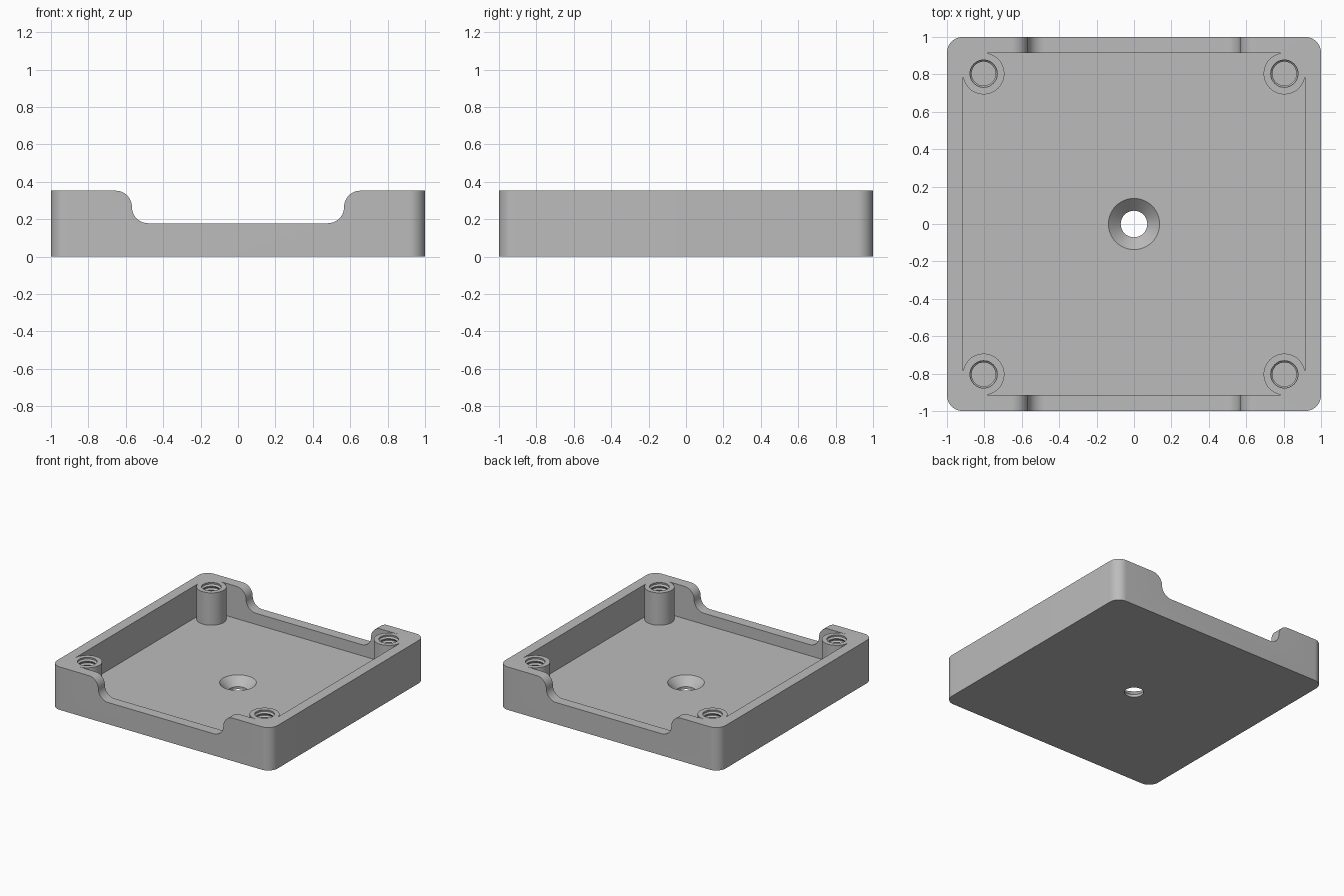
import bpy, bmesh, math
from math import sin, cos, pi, radians

if "Cube" in bpy.data.objects:
    bpy.data.objects.remove(bpy.data.objects["Cube"])

H, FLOOR, INNER = 0.352, 0.087, 0.915      # height, floor level, cavity half width
POST, POST_R = 0.804, 0.111                # post centre and radius
NOTCH_Z, NOTCH_X = 0.178, 0.567            # side notch bottom and half width

grey = bpy.data.materials.new("grey")
grey.diffuse_color = (0.5, 0.5, 0.5, 1)
grey.use_nodes = True
grey.node_tree.nodes["Principled BSDF"].inputs["Base Color"].default_value = grey.diffuse_color


def arc(cx, cy, r, a0, a1, n):
    return [(cx + r * cos(radians(a0 + (a1 - a0) * i / n)),
             cy + r * sin(radians(a0 + (a1 - a0) * i / n))) for i in range(n + 1)]


def finish(name, bm):
    bmesh.ops.recalc_face_normals(bm, faces=bm.faces)
    me = bpy.data.meshes.new(name)
    bm.to_mesh(me)
    bm.free()
    ob = bpy.data.objects.new(name, me)
    bpy.context.collection.objects.link(ob)
    me.materials.append(grey)
    return ob


def prism(name, pts, start, vec):
    """Extrude a closed outline; start maps outline points into space."""
    bm = bmesh.new()
    face = bm.faces.new([bm.verts.new(start(a, b)) for a, b in pts])
    new = bmesh.ops.extrude_face_region(bm, geom=[face])["geom"]
    bmesh.ops.translate(bm, vec=vec, verts=[v for v in new if isinstance(v, bmesh.types.BMVert)])
    return finish(name, bm)


def lathe(name, profile, x, y, n=48):
    """Closed solid of revolution from (radius, z) points."""
    bm = bmesh.new()
    rings = [[bm.verts.new((x + r * cos(2 * pi * i / n), y + r * sin(2 * pi * i / n), z))
              for i in range(n)] for r, z in profile]
    for lo, hi in zip(rings, rings[1:]):
        for i in range(n):
            j = (i + 1) % n
            bm.faces.new((lo[i], lo[j], hi[j], hi[i]))
    bm.faces.new(rings[0])
    bm.faces.new(rings[-1])
    return finish(name, bm)


# Tray block with rounded vertical corners
R = 0.085
outline = []
for k, (sx, sy) in enumerate([(1, 1), (-1, 1), (-1, -1), (1, -1)]):
    outline += arc(sx * (1 - R), sy * (1 - R), R, 90 * k, 90 * k + 90, 12)
tray = prism("tray", outline, lambda a, b: (a, b, 0), (0, 0, H))

# Cavity outline wraps around the four corner posts
pocket = []
for k, (sx, sy) in enumerate([(1, 1), (-1, 1), (-1, -1), (1, -1)]):
    pocket += arc(sx * POST, sy * POST, POST_R, 360 + 90 * k, 90 + 90 * k, 40)
cutters = [prism("cavity_cutter", pocket, lambda a, b: (a, b, FLOOR), (0, 0, 1))]

# Side notches with S-shaped ends
nr = (H - NOTCH_Z) / 2
half = arc(NOTCH_X - nr, NOTCH_Z + nr, nr, 270, 360, 12)
half += arc(NOTCH_X + nr, NOTCH_Z + nr, nr, 180, 90, 12)[1:]
half.append((NOTCH_X + nr, H + 0.2))
notch = half + [(-x, z) for x, z in reversed(half)]
cutters.append(prism("notch_cutter", notch, lambda a, b: (a, -1.2, b), (0, 2.4, 0)))

# Countersunk centre hole
cutters.append(lathe("countersink_cutter",
                     [(0.071, -0.1), (0.071, 0.021), (0.137, FLOOR), (0.137, FLOOR + 0.05)], 0, 0))

# Threaded blind holes in the posts
PITCH, TURNS = 0.032, 8
z0 = H - PITCH * TURNS
thread = [(0.064, z0)]
for i in range(TURNS):
    z = z0 + i * PITCH
    thread += [(0.064, z + 0.006), (0.076, z + 0.017), (0.076, z + 0.021)]
thread += [(0.073, H), (0.073, H + 0.05)]
for sx in (-1, 1):
    for sy in (-1, 1):
        cutters.append(lathe("thread_cutter", thread, sx * POST, sy * POST))

# Cut everything out of the tray
bpy.context.view_layer.objects.active = tray
tray.select_set(True)
for c in cutters:
    m = tray.modifiers.new("cut", 'BOOLEAN')
    m.operation, m.solver, m.object = 'DIFFERENCE', 'EXACT', c
    bpy.ops.object.modifier_apply(modifier=m.name)
    bpy.data.objects.remove(c)
bpy.ops.object.shade_smooth_by_angle(angle=radians(25))
